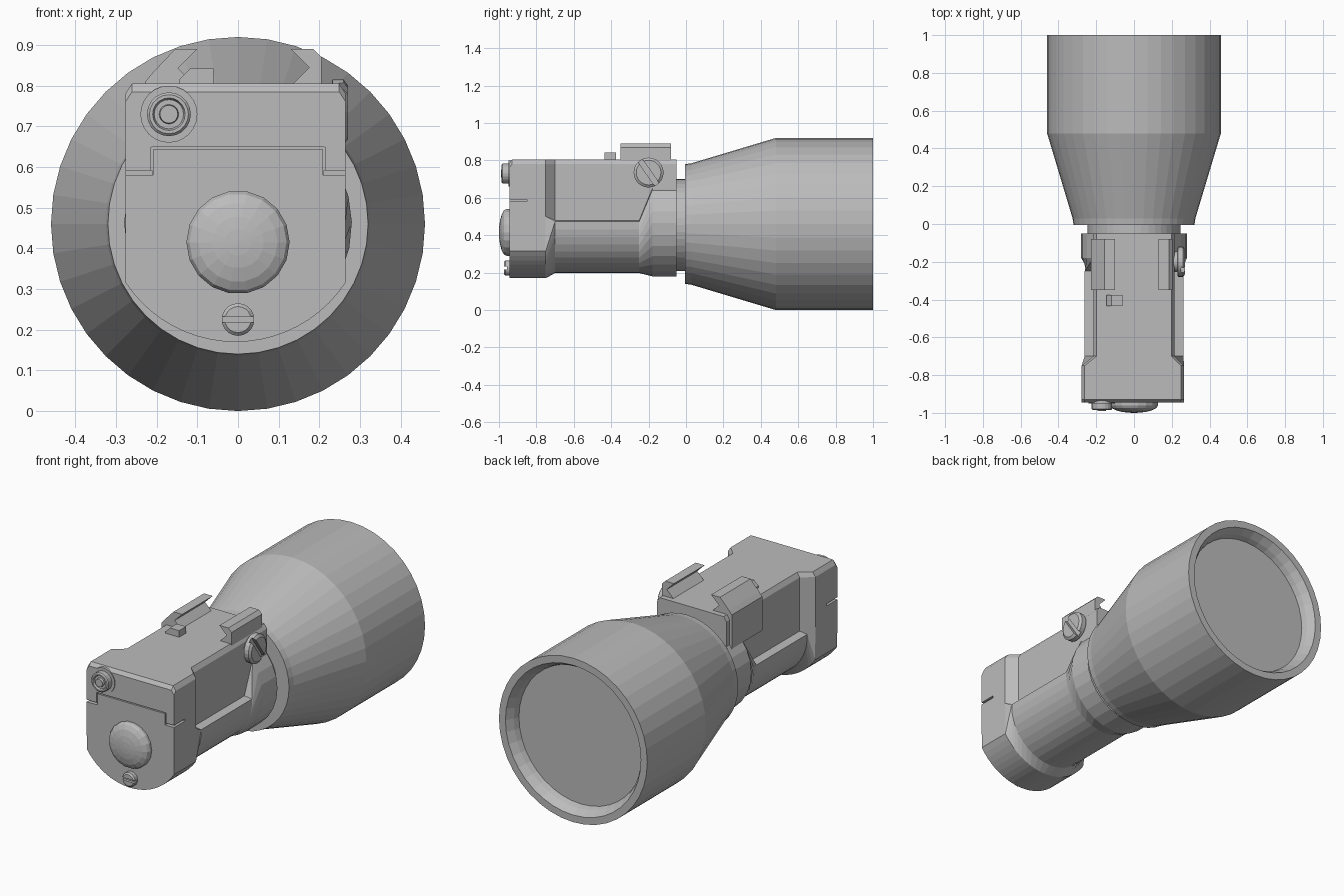
import bpy, bmesh
from math import sin, cos, pi, radians
from mathutils import Matrix, Vector

cube = bpy.data.objects.get("Cube")
if cube:
    bpy.data.objects.remove(cube, do_unlink=True)

grey = bpy.data.materials.new("plain grey")
grey.use_nodes = True
grey.diffuse_color = (0.5, 0.5, 0.5, 1)
grey.node_tree.nodes["Principled BSDF"].inputs["Base Color"].default_value = (0.5, 0.5, 0.5, 1)


def loft(name, rings):
    """Skin a row of equal-length closed rings and cap both ends."""
    bm = bmesh.new()
    rows = [[bm.verts.new(p) for p in ring] for ring in rings]
    n = len(rows[0])
    for a, b in zip(rows, rows[1:]):
        for i in range(n):
            j = (i + 1) % n
            bm.faces.new((a[i], a[j], b[j], b[i]))
    bm.faces.new(rows[0])
    bm.faces.new(rows[-1])
    bmesh.ops.recalc_face_normals(bm, faces=bm.faces)
    mesh = bpy.data.meshes.new(name)
    bm.to_mesh(mesh)
    bm.free()
    mesh.materials.append(grey)
    obj = bpy.data.objects.new(name, mesh)
    bpy.context.collection.objects.link(obj)
    return obj


def lathe(name, profile, x, z, sides):
    """Turn (radius, y) points around an axis parallel to y."""
    return loft(name, [[(x + r * cos(2 * pi * i / sides), y, z + r * sin(2 * pi * i / sides))
                        for i in range(sides)] for r, y in profile])


def prism(name, outline, y0, y1):
    """Extrude an (x, z) outline along y."""
    return loft(name, [[(x, y, z) for x, z in outline] for y in (y0, y1)])


def box(name, x0, x1, y0, y1, z0, z1):
    return prism(name, [(x0, z0), (x1, z0), (x1, z1), (x0, z1)], y0, y1)


def cut(obj, cutter):
    cutter.hide_render = True
    mod = obj.modifiers.new("cut", 'BOOLEAN')
    mod.operation = 'DIFFERENCE'
    mod.solver = 'EXACT'
    mod.object = cutter
    bpy.context.view_layer.objects.active = obj
    bpy.ops.object.modifier_apply(modifier=mod.name)
    bpy.data.objects.remove(cutter, do_unlink=True)


# Body: flat-topped sections with a round belly, narrowed in the middle
def section(y, half, step_z, radius, centre_z, start, top=0.805, shift=0.0):
    side = [(half - 0.016, top), (half, top - 0.025), (half, step_z)]
    steps = 10
    for i in range(steps + 1):
        a = radians(start + (-90 - start) * i / steps)
        side.append((radius * cos(a), centre_z + radius * sin(a)))
    mirrored = [(-x, z) for x, z in reversed(side[:-1])]
    return [(x + shift, y, z) for x, z in side + mirrored]


block = dict(half=0.271, step_z=0.5, radius=0.324, centre_z=0.494, start=-33.5, shift=-0.006)
waist = dict(half=0.215, step_z=0.48, radius=0.262, centre_z=0.46, start=3)
collar = dict(half=0.215, step_z=0.65, radius=0.28, centre_z=0.46, start=40)
body = loft("body", [
    section(-0.945, top=0.785, **block),
    section(-0.93, **block),
    section(-0.75, **block),
    section(-0.70, **waist),
    section(-0.25, **waist),
    section(-0.18, **collar),
    section(-0.05, **collar),
])

# Seams around the battery door
for s in (-1, 1):
    a, b = sorted((s * 0.212, s * 0.3))
    cut(body, box("slot_cutter", a, b, -1, -0.85, 0.58, 0.592))
    cut(body, box("seam_cutter", s * 0.212 - 0.003, s * 0.212 + 0.003, -1, -0.93, 0.581, 0.648))
cut(body, box("seam_cutter", -0.2125, 0.2125, -1, -0.932, 0.643, 0.649))

# Lamp head with recessed lens, and the neck joining it to the body
lathe("lamp_head", [(0.23, -0.005), (0.32, -0.005), (0.325, 0.03), (0.46, 0.48), (0.46, 1.0),
                    (0.42, 1.0), (0.395, 0.96), (0.385, 0.93)], 0, 0.46, 40)
lathe("neck", [(0.245, -0.06), (0.245, 0.01)], 0, 0.455, 40)

# Domed push button on the front
dome = [(0.127 * cos(radians(a)), -0.96 - 0.04 * sin(radians(a))) for a in (0, 20, 40, 60, 75, 88)]
lathe("push_button", [(0.127, -0.94)] + dome, 0, 0.415, 18)

# Round knob in the upper front corner
lathe("knob_base", [(0.07, -0.93), (0.07, -0.95)], -0.17, 0.73, 24)
lathe("knob", [(0.054, -0.94), (0.054, -0.98), (0.048, -0.986), (0.04, -0.986), (0.036, -0.975),
               (0.024, -0.975), (0.022, -0.99)], -0.17, 0.73, 20)

# Slotted door screw
door_screw = lathe("door_screw", [(0.04, -0.93), (0.04, -0.966), (0.032, -0.974)], 0, 0.225, 20)
cut(door_screw, box("slot_cutter", -0.1, 0.1, -1, -0.958, 0.218, 0.232))

# Slotted clamp screw, made facing front and turned to the left side
clamp_screw = lathe("clamp_screw", [(0.055, 0.04), (0.055, -0.02), (0.08, -0.022),
                                    (0.08, -0.05), (0.066, -0.06)], 0, 0, 24)
slot = box("slot_cutter", -0.12, 0.12, -0.1, -0.038, -0.014, 0.014)
slot.data.transform(Matrix.Rotation(radians(55), 4, 'Y'))
cut(clamp_screw, slot)
clamp_screw.data.transform(Matrix.Translation(Vector((0.21, -0.2, 0.735))) @ Matrix.Rotation(pi / 2, 4, 'Z'))

# Rail clamp jaws and recoil stop on top
prism("left_jaw", [(0.135, 0.795), (0.205, 0.795), (0.205, 0.87), (0.185, 0.89), (0.13, 0.89),
                   (0.175, 0.845), (0.135, 0.805)], -0.35, -0.08)
prism("right_jaw", [(-0.205, 0.62), (-0.228, 0.62), (-0.228, 0.81), (-0.21, 0.832), (-0.155, 0.89),
                    (-0.1, 0.89), (-0.148, 0.843), (-0.11, 0.805), (-0.11, 0.79), (-0.205, 0.79)],
      -0.35, -0.08)
prism("recoil_stop", [(-0.145, 0.795), (-0.06, 0.795), (-0.06, 0.842), (-0.118, 0.842),
                      (-0.145, 0.815)], -0.435, -0.375)
